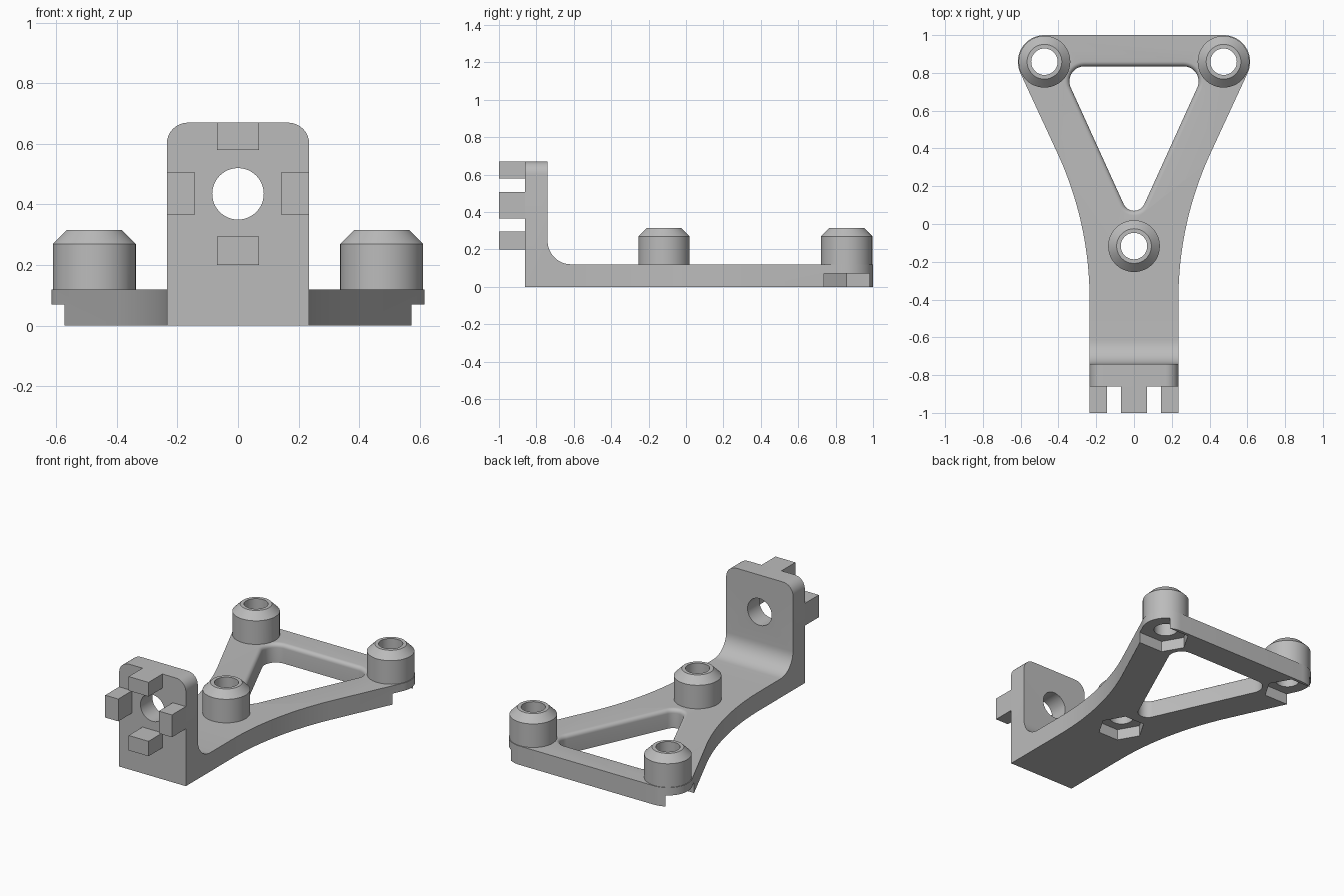
import bpy, bmesh
from math import sin, cos, pi, atan, radians
from mathutils import Vector

cube = bpy.data.objects.get("Cube")
if cube:
    bpy.data.objects.remove(cube, do_unlink=True)

grey = bpy.data.materials.new("plain grey")
grey.use_nodes = True
grey.diffuse_color = (0.5, 0.5, 0.5, 1)
grey.node_tree.nodes["Principled BSDF"].inputs["Base Color"].default_value = (0.5, 0.5, 0.5, 1)

HALF, THICK = 0.235, 0.12          # bracket half width and plate thickness
FRONT, TOP = -0.86, 0.67           # front face and top of the upright
CX, CY, END_R = 0.474, 0.859, 0.141
HUB_Y = -0.117
LEAN = atan(0.45)                  # slant of the two arms


def finish(bm, name):
    bmesh.ops.recalc_face_normals(bm, faces=bm.faces)
    mesh = bpy.data.meshes.new(name)
    bm.to_mesh(mesh)
    bm.free()
    mesh.materials.append(grey)
    ob = bpy.data.objects.new(name, mesh)
    bpy.context.collection.objects.link(ob)
    return ob


def loft(name, rings):
    """Closed solid skinned through rings of equal point count."""
    bm = bmesh.new()
    loops = [[bm.verts.new(p) for p in ring] for ring in rings]
    n = len(loops[0])
    for a, b in zip(loops, loops[1:]):
        for i in range(n):
            j = (i + 1) % n
            bm.faces.new((a[i], a[j], b[j], b[i]))
    bm.faces.new(loops[0])
    bm.faces.new(loops[-1])
    return finish(bm, name)


def prism(name, outline, z0, z1):
    return loft(name, [[(x, y, z) for x, y in outline] for z in (z0, z1)])


def arc(cx, cy, r, a0, a1, n):
    return [(cx + r * cos(a0 + (a1 - a0) * i / n), cy + r * sin(a0 + (a1 - a0) * i / n))
            for i in range(n + 1)]


def circle(x, y, r, n=48):
    return arc(x, y, r, 0, 2 * pi, n)[:-1]


def box(name, lo, hi):
    return prism(name, [(lo[0], lo[1]), (hi[0], lo[1]), (hi[0], hi[1]), (lo[0], hi[1])], lo[2], hi[2])


def combine(target, tool, op):
    bpy.context.view_layer.objects.active = target
    mod = target.modifiers.new("join", "BOOLEAN")
    mod.operation, mod.solver, mod.object = op, "EXACT", tool
    bpy.ops.object.modifier_apply(modifier=mod.name)
    bpy.data.objects.remove(tool, do_unlink=True)


# Plate: straight neck, flaring sides, rounded far corners
sweep = 1.85
right = [(HALF, -0.7)] + arc(HALF + sweep, -0.4, sweep, pi, pi - LEAN, 20)
right += arc(CX, CY, END_R, -LEAN, pi / 2, 20)
body = prism("bracket_body", right + [(-x, y) for x, y in reversed(right)], 0, THICK)


# Triangular window with a rounded upper rim
def window(grow):
    corner = 0.08
    side = arc(0, 0.13, 0.06 + grow, -pi / 2, -LEAN, 8)
    side += arc(0.262, 0.755, corner + grow, -LEAN, pi / 2, 14)
    return side + [(-x, y) for x, y in reversed(side[1:])]


rim = 0.025
levels = [(-0.1, 0)] + [(THICK - rim * cos(a), rim * (1 - sin(a)))
                        for a in [pi / 2 - pi / 2 * (1 - i / 6) for i in range(7)]]
levels = [(-0.1, 0)] + [(THICK - rim + rim * sin(i * pi / 12), rim * (1 - cos(i * pi / 12)))
                        for i in range(7)] + [(0.2, rim)]
cutter = loft("window_cutter", [[(x, y, z) for x, y in window(g)] for z, g in levels])
combine(body, cutter, "DIFFERENCE")

# Upright with inner fillet and rounded top corners
fil = 0.125
back = FRONT + THICK
profile = [(FRONT, 0), (back + fil, 0)]
profile += arc(back + fil, THICK + fil, fil, 1.5 * pi, pi, 12)
profile += [(back, TOP), (FRONT, TOP)]
upright = loft("upright", [[(x, y, z) for y, z in profile] for x in (-HALF, HALF)])
bm = bmesh.new()
bm.from_mesh(upright.data)
corners = [e for e in bm.edges
           if all(v.co.z > TOP - 0.01 for v in e.verts)
           and abs(e.verts[0].co.x - e.verts[1].co.x) < 0.01]
bmesh.ops.bevel(bm, geom=corners, offset=0.07, segments=8, profile=0.5, affect="EDGES")
bm.to_mesh(upright.data)
bm.free()
combine(body, upright, "UNION")

# Round hole through the upright
hole = loft("hole_cutter", [[(x, y, z) for x, z in circle(0, 0.435, 0.085)]
                            for y in (FRONT - 0.1, back + 0.1)])
combine(body, hole, "DIFFERENCE")

# Bosses with bores and hexagonal nut pockets below
for x, y in ((0, HUB_Y), (-CX, CY), (CX, CY)):
    boss = loft("boss", [[(px, py, z) for px, py in circle(x, y, r)]
                         for r, z in ((0.137, 0.1), (0.137, 0.27), (0.092, 0.315))])
    combine(body, boss, "UNION")
    combine(body, prism("bore", circle(x, y, 0.07), -0.1, 0.5), "DIFFERENCE")
    pocket = circle(x, y, 0.141, 6)
    if x:  # corner pockets open outwards
        out = 1 if x > 0 else -1
        pocket = [(px + out * 0.2 if (px - x) * out > 0 else px, py) for px, py in pocket]
    combine(body, prism("pocket", pocket, -0.1, 0.07), "DIFFERENCE")

# Four prongs on the front face
parts = [body]
for name, x0, x1, z0, z1 in (("top_prong", -0.07, 0.07, 0.58, TOP),
                             ("bottom_prong", -0.07, 0.07, 0.2, 0.295),
                             ("left_prong", 0.143, HALF, 0.365, 0.507),
                             ("right_prong", -HALF, -0.143, 0.365, 0.507)):
    parts.append(box(name, (x0, -1, z0), (x1, FRONT, z1)))

bpy.ops.object.select_all(action="DESELECT")
body.select_set(True)
bpy.context.view_layer.objects.active = body
bpy.ops.object.shade_smooth_by_angle(angle=radians(30))
